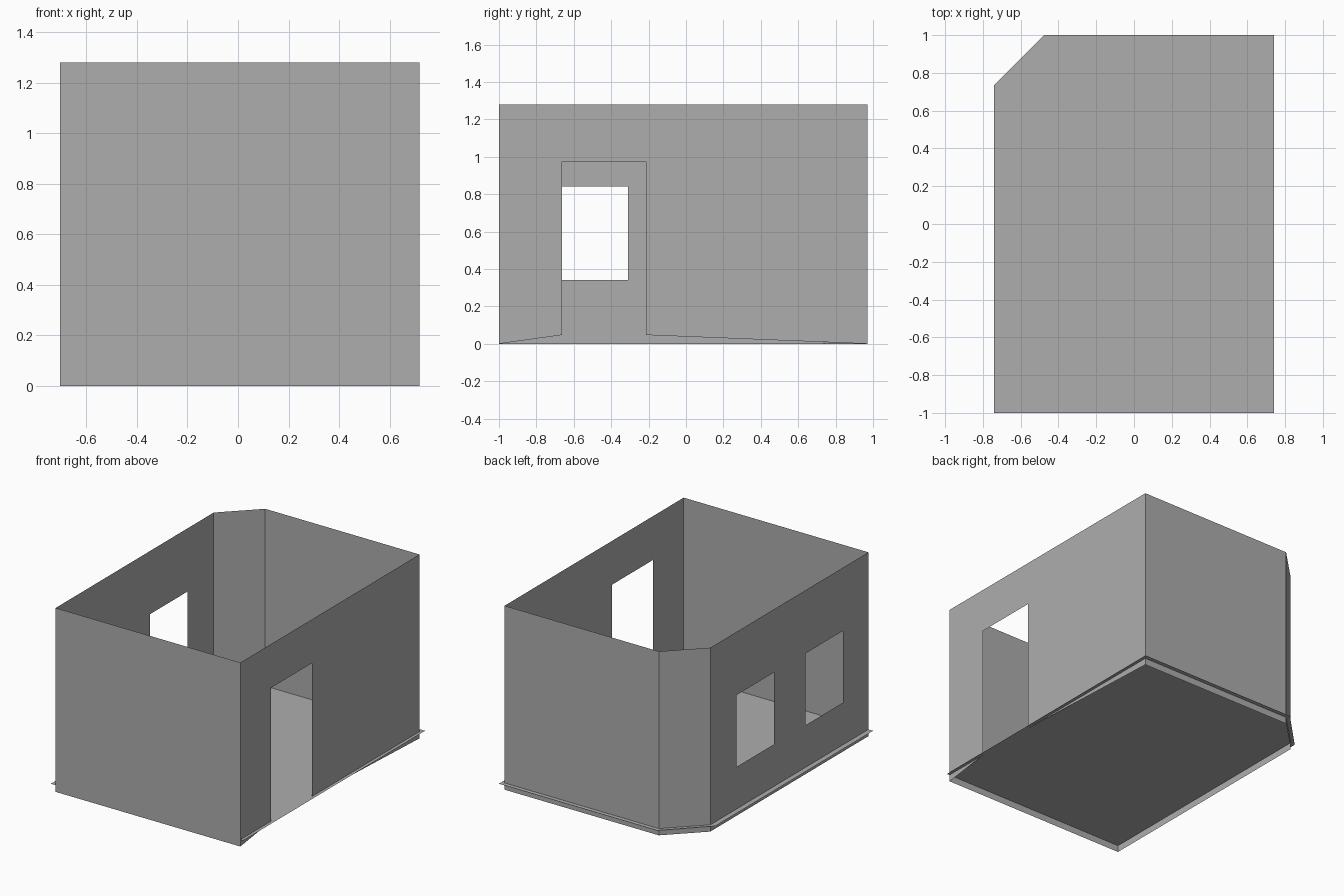
import bpy
import bmesh

cube = bpy.data.objects.get("Cube")
if cube:
    bpy.data.objects.remove(cube, do_unlink=True)

# Main measurements
TOP = 1.28
FLOOR_Z = 0.047
LEFT, RIGHT = 0.718, -0.704
FRONT, BACK = -1.0, 0.97
CUT_X, CUT_Y = -0.47, 0.738      # ends of the angled corner wall

grey = bpy.data.materials.new("mid_grey")
grey.use_nodes = True
colour = (0.42, 0.42, 0.42, 1)
grey.diffuse_color = colour
grey.node_tree.nodes["Principled BSDF"].inputs["Base Color"].default_value = colour


def sheet(name, polygons):
    """Make one single-sided sheet object from a list of polygons."""
    bm = bmesh.new()
    for points in polygons:
        bm.faces.new([bm.verts.new(p) for p in points])
    bmesh.ops.remove_doubles(bm, verts=bm.verts, dist=0.0001)
    mesh = bpy.data.meshes.new(name)
    bm.to_mesh(mesh)
    bm.free()
    mesh.materials.append(grey)
    obj = bpy.data.objects.new(name, mesh)
    bpy.context.collection.objects.link(obj)


def plain_wall(name, a, b):
    """Upright rectangle from plan point a to plan point b."""
    sheet(name, [[(*a, 0), (*b, 0), (*b, TOP), (*a, TOP)]])


# Solid walls, running so that they face outwards
plain_wall("front_wall", (RIGHT, FRONT), (LEFT, FRONT))
plain_wall("back_wall", (LEFT, BACK), (CUT_X, BACK))
plain_wall("angled_corner_wall", (CUT_X, BACK), (RIGHT, CUT_Y))

# Left wall with doorway; its lower edge rises to the doorsill
door_profile = [(FRONT, 0), (-0.664, FLOOR_Z), (-0.664, 0.975), (-0.213, 0.975),
                (-0.213, FLOOR_Z), (BACK, 0), (BACK, TOP), (FRONT, TOP)]
sheet("door_wall", [[(LEFT, y, z) for y, z in door_profile]])

# Right wall with two window openings
y_cuts = [FRONT, -0.72, -0.309, 0.038, 0.452, CUT_Y]
z_cuts = [0, 0.34, 0.84, TOP]
cells = []
for i, (y0, y1) in enumerate(zip(y_cuts, y_cuts[1:])):
    for j, (z0, z1) in enumerate(zip(z_cuts, z_cuts[1:])):
        if i in (1, 3) and j == 1:
            continue
        cells.append([(RIGHT, y, z) for y, z in ((y1, z0), (y0, z0), (y0, z1), (y1, z1))])
sheet("window_wall", cells)

# Floor sheet, reaching slightly past the walls
floor_outline = [(-0.74, -1), (0.74, -1), (0.74, 1), (-0.477, 1), (-0.74, 0.735)]
sheet("floor", [[(x, y, FLOOR_Z) for x, y in floor_outline]])
